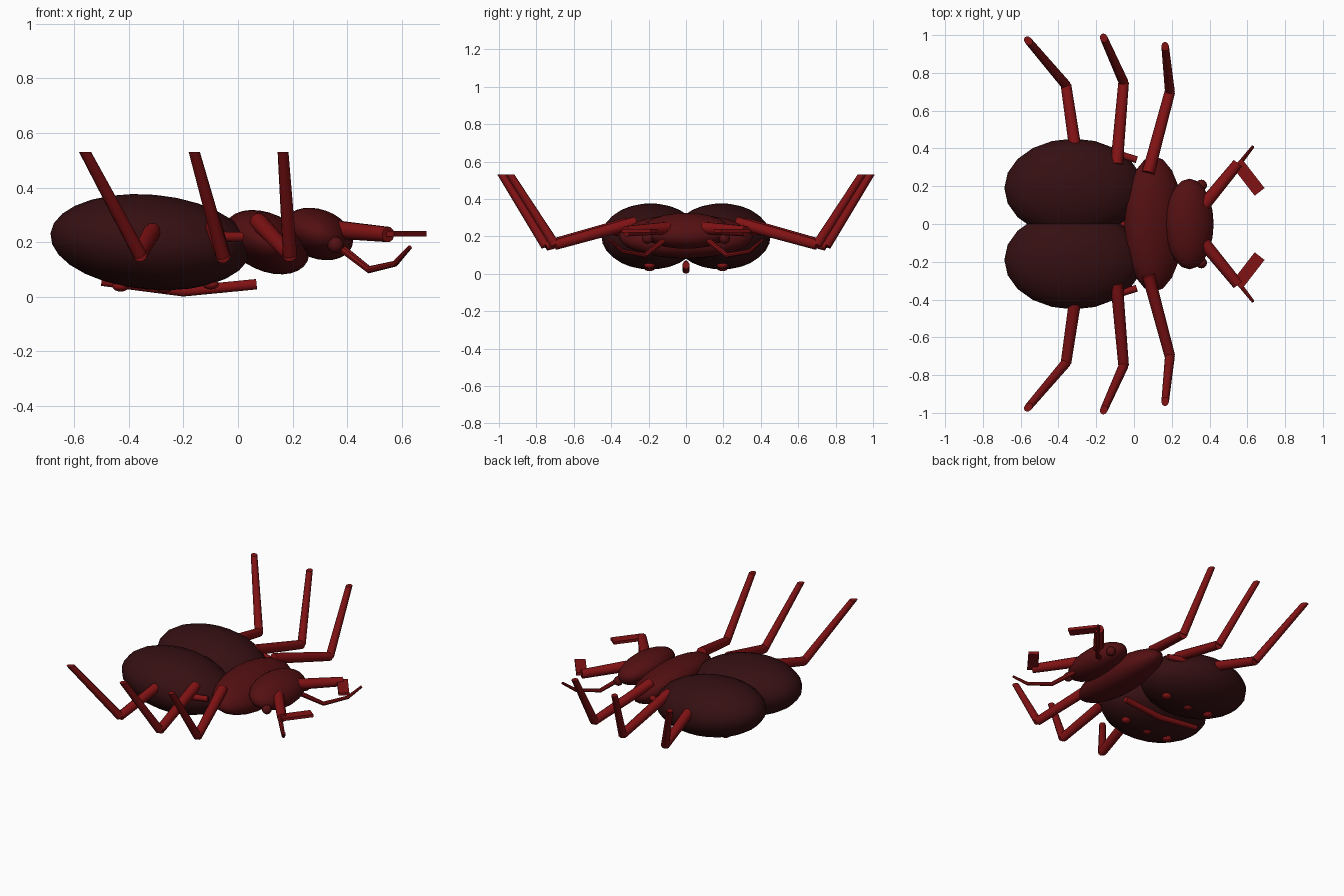
import bpy, bmesh, math
from mathutils import Vector, Matrix

cube = bpy.data.objects.get("Cube")
if cube:
    bpy.data.objects.remove(cube, do_unlink=True)


def material(name, colour):
    m = bpy.data.materials.new(name)
    m.use_nodes = True
    m.diffuse_color = (*colour, 1)
    bsdf = m.node_tree.nodes["Principled BSDF"]
    bsdf.inputs["Base Color"].default_value = (*colour, 1)
    bsdf.inputs["Roughness"].default_value = 0.6
    return m


SHELL = material("dark maroon", (0.036, 0.005, 0.006))
BODY = material("deep red", (0.088, 0.005, 0.006))
LIMB = material("bright red", (0.22, 0.006, 0.007))


def finish(name, bm, mat, angle):
    bmesh.ops.recalc_face_normals(bm, faces=bm.faces)
    mesh = bpy.data.meshes.new(name)
    bm.to_mesh(mesh)
    bm.free()
    mesh.materials.append(mat)
    ob = bpy.data.objects.new(name, mesh)
    bpy.context.collection.objects.link(ob)
    bpy.ops.object.select_all(action="DESELECT")
    ob.select_set(True)
    bpy.context.view_layer.objects.active = ob
    bpy.ops.object.shade_smooth_by_angle(angle=math.radians(angle))
    return ob


def ellipsoid(name, centre, radii, mat, tilt=0, segments=20, rings=14):
    bm = bmesh.new()
    matrix = (Matrix.Translation(centre) @ Matrix.Rotation(math.radians(tilt), 4, "Y")
              @ Matrix.Diagonal((*radii, 1)))
    bmesh.ops.create_uvsphere(bm, u_segments=segments, v_segments=rings,
                              radius=1, matrix=matrix)
    return finish(name, bm, mat, 60)


def limb(name, points, radii, mat, level_tip=False, sides=10):
    """Tapered tube through the points, with mitred joints."""
    pts = [Vector(p) for p in points]
    bm = bmesh.new()
    rings = []
    for i, (p, r) in enumerate(zip(pts, radii)):
        before = (p - pts[max(i - 1, 0)]).normalized()
        after = (pts[min(i + 1, len(pts) - 1)] - p).normalized()
        run = after if i == 0 else before
        cut = (before + after).normalized()
        if level_tip and i == len(pts) - 1:
            cut = Vector((0, 0, 1))
        side = run.cross(Vector((0, 0, 1))).normalized()
        up = side.cross(run)
        ring = []
        for k in range(sides):
            a = math.tau * k / sides
            v = r * (math.cos(a) * side + math.sin(a) * up)
            v -= run * (v.dot(cut) / run.dot(cut))
            ring.append(bm.verts.new(p + v))
        rings.append(ring)
    for lo, hi in zip(rings, rings[1:]):
        for k in range(sides):
            n = (k + 1) % sides
            bm.faces.new((lo[k], lo[n], hi[n], hi[k]))
    bm.faces.new(rings[0])
    bm.faces.new(rings[-1])
    return finish(name, bm, mat, 40)


def blade(name, start, end, width, thickness, mat):
    a, b = Vector(start), Vector(end)
    d = b - a
    bm = bmesh.new()
    matrix = (Matrix.Translation((a + b) / 2)
              @ Matrix.Rotation(math.atan2(d.y, d.x), 4, "Z")
              @ Matrix.Diagonal((d.length, width, thickness, 1)))
    bmesh.ops.create_cube(bm, size=1, matrix=matrix)
    return finish(name, bm, mat, 30)


# Body along the x axis, head at +x
ellipsoid("thorax", (0.105, 0, 0.2), (0.165, 0.36, 0.105), BODY, 25)
ellipsoid("head", (0.293, 0, 0.23), (0.133, 0.24, 0.09), BODY, 20)

# Leg paths: hip, knee, tip (on the +y side)
LEGS = {
    "rear": [(-0.305, 0.36, 0.255), (-0.36, 0.735, 0.155), (-0.56, 0.97, 0.53)],
    "middle": [(-0.092, 0.315, 0.27), (-0.055, 0.75, 0.15), (-0.16, 0.985, 0.53)],
    "front": [(0.075, 0.27, 0.275), (0.19, 0.7, 0.155), (0.165, 0.94, 0.53)],
}

for word, s in (("far", 1), ("near", -1)):
    def flip(points):
        return [(x, y * s, z) for x, y, z in points]

    ellipsoid(word + "_wing_case", (-0.32, 0.19 * s, 0.2), (0.368, 0.262, 0.174), SHELL, 5)
    ellipsoid(word + "_eye", (0.357, 0.205 * s, 0.19), (0.03, 0.03, 0.03), BODY,
              segments=12, rings=8)

    for leg, path in LEGS.items():
        hip, knee, tip = flip(path)
        limb(f"{word}_{leg}_thigh", [hip, knee], [0.033, 0.028], LIMB)
        limb(f"{word}_{leg}_shin", [knee, tip], [0.026, 0.02], LIMB, level_tip=True)

    # Short peg behind the thorax
    limb(word + "_peg", flip([(-0.1, 0.375, 0.22), (0.015, 0.34, 0.22)]),
         [0.02, 0.018], LIMB)

    # Jaw arm with a flat inward blade
    limb(word + "_jaw_arm", flip([(0.37, 0.1, 0.245), (0.55, 0.32, 0.228)]),
         [0.034, 0.029], LIMB)
    blade(word + "_jaw_blade", (0.545, 0.325 * s, 0.231), (0.665, 0.17 * s, 0.231),
          0.066, 0.019, LIMB)

    # Thin curved feeler under the jaw
    limb(word + "_feeler",
         flip([(0.37, 0.11, 0.185), (0.48, 0.22, 0.099), (0.575, 0.34, 0.121),
               (0.63, 0.41, 0.182)]), [0.016, 0.013, 0.011, 0.008], LIMB, sides=8)

    # Spots along the belly
    for i, (x, z) in enumerate([(-0.1, 0.045), (-0.27, 0.032), (-0.43, 0.037)]):
        ellipsoid(f"{word}_belly_spot_{i + 1}", (x, 0.195 * s, z), (0.03, 0.03, 0.018),
                  LIMB, segments=12, rings=8)

# Rod running along the crease of the belly
limb("belly_rod", [(0.068, 0, 0.046), (-0.2, 0, 0.02), (-0.5, 0, 0.055)],
     [0.02, 0.02, 0.016], LIMB)
